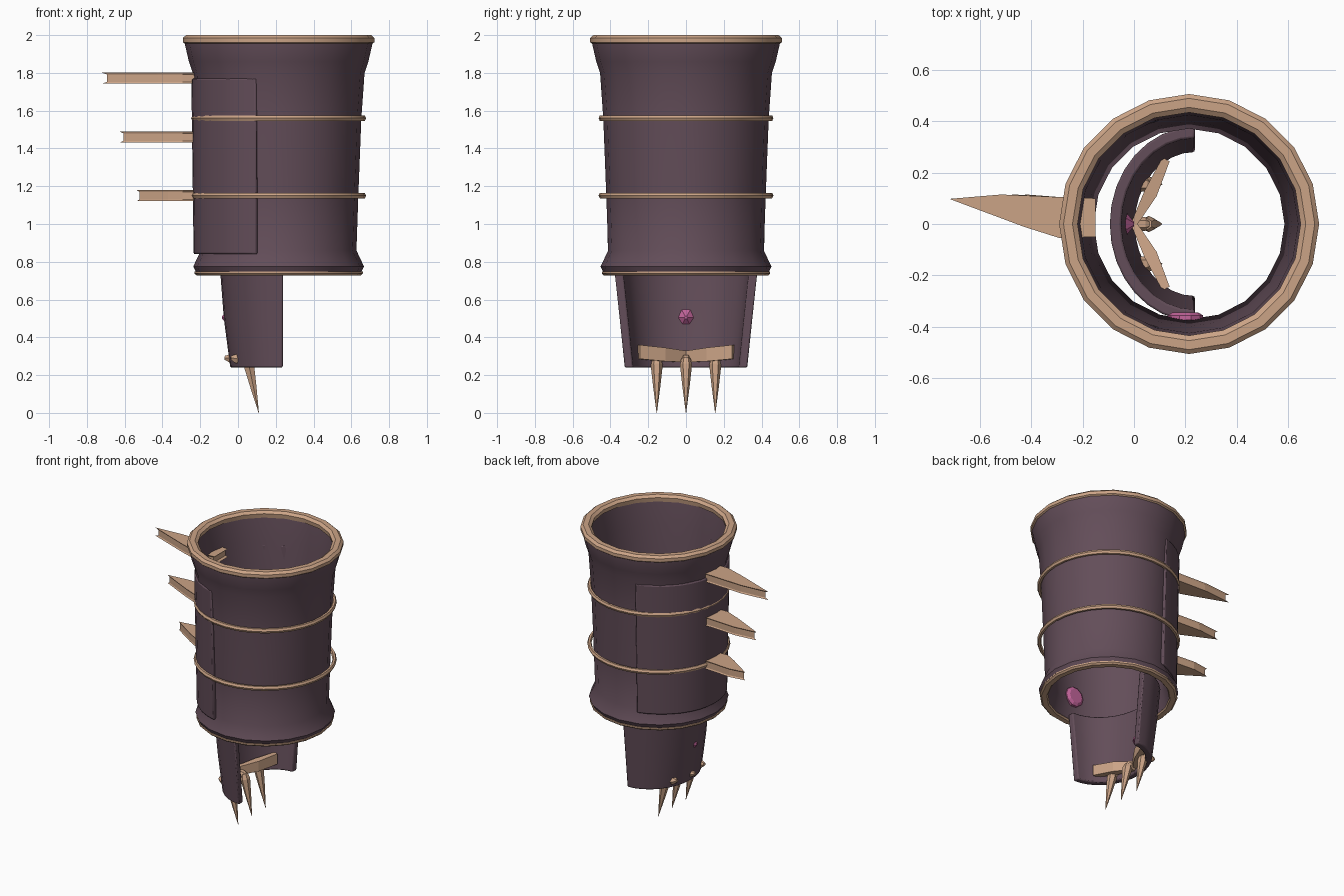
import bpy, bmesh
from math import sin, cos, radians, pi
from mathutils import Vector

if "Cube" in bpy.data.objects:
    bpy.data.objects.remove(bpy.data.objects["Cube"])

CX = 0.215  # axis of the sleeve


def material(name, rgb):
    m = bpy.data.materials.new(name)
    m.diffuse_color = (*rgb, 1)
    m.use_nodes = True
    m.node_tree.nodes["Principled BSDF"].inputs["Base Color"].default_value = m.diffuse_color
    return m


LEATHER = material("dark_purple", (0.125, 0.075, 0.10))
BONE = material("bone", (0.60, 0.37, 0.24))
PINK = material("pink", (0.55, 0.13, 0.33))


def make(name, verts, faces, mat, smooth=None):
    me = bpy.data.meshes.new(name)
    me.from_pydata(verts, [], faces)
    bm = bmesh.new()
    bm.from_mesh(me)
    bmesh.ops.recalc_face_normals(bm, faces=bm.faces)
    bm.to_mesh(me)
    bm.free()
    ob = bpy.data.objects.new(name, me)
    bpy.context.collection.objects.link(ob)
    me.materials.append(mat)
    if smooth:
        bpy.ops.object.select_all(action='DESELECT')
        ob.select_set(True)
        bpy.context.view_layer.objects.active = ob
        bpy.ops.object.shade_smooth_by_angle(angle=radians(smooth))
    return ob


def lathe(name, profile, mat, n=20, smooth=None):
    """Revolve a closed (radius, z) profile about the sleeve axis."""
    k = len(profile)
    verts = [(CX + r * cos(2 * pi * i / n), r * sin(2 * pi * i / n), z)
             for i in range(n) for r, z in profile]
    faces = [(i * k + j, i * k + (j + 1) % k,
              (i + 1) % n * k + (j + 1) % k, (i + 1) % n * k + j)
             for i in range(n) for j in range(k)]
    return make(name, verts, faces, mat, smooth)


def curved_plate(name, cx, rows, a0, a1, thick, n=16):
    """Curved plate from (rx, ry, z) rows, thickened inwards."""
    verts, faces = [], []
    k = n + 1
    for t in (0, thick):
        for rx, ry, z in rows:
            for i in range(k):
                a = radians(a0 + (a1 - a0) * i / n)
                verts.append((cx + (rx - t) * cos(a), (ry - t) * sin(a), z))
    m = len(rows)
    s = m * k
    for base in (0, s):
        for r in range(m - 1):
            for i in range(n):
                q = base + r * k + i
                faces.append((q, q + 1, q + k + 1, q + k))
    for i in range(n):
        for b in (0, (m - 1) * k):
            faces.append((b + i, b + i + 1, s + b + i + 1, s + b + i))
    for r in range(m - 1):
        for c in (0, n):
            q = r * k + c
            faces.append((q, q + k, s + q + k, s + q))
    ob = make(name, verts, faces, LEATHER, 35)
    b = ob.modifiers.new("edge", 'BEVEL')
    b.width, b.segments = 0.008, 2
    return ob


def loft(name, rings, mat):
    """Join rings of equal point count and cap both ends."""
    k = len(rings[0])
    verts = [p for r in rings for p in r]
    faces = [(r * k + j, r * k + (j + 1) % k, (r + 1) * k + (j + 1) % k, (r + 1) * k + j)
             for r in range(len(rings) - 1) for j in range(k)]
    faces += [tuple(range(k)), tuple(range((len(rings) - 1) * k, len(rings) * k))]
    return make(name, verts, faces, mat)


def spindle(name, p0, p1, stations, sides, mat):
    """Faceted body along p0-p1 with (t, radius) stations."""
    p0, p1 = Vector(p0), Vector(p1)
    q = (p1 - p0).to_track_quat('Z', 'Y')
    rings = [[p0.lerp(p1, t) + q @ Vector((r * cos(2 * pi * i / sides), r * sin(2 * pi * i / sides), 0))
              for i in range(sides)] for t, r in stations]
    return loft(name, rings, mat)


# Flared sleeve with inner wall
lathe("sleeve", [(0.435, 0.74), (0.452, 0.775), (0.412, 0.86), (0.422, 1.15), (0.438, 1.56),
                 (0.455, 1.80), (0.475, 1.86), (0.497, 1.955), (0.497, 1.97), (0.45, 1.97),
                 (0.425, 1.80), (0.40, 1.4), (0.372, 0.86), (0.40, 0.74)], LEATHER, smooth=40)

# Rim trims and loose bands
lathe("top_rim", [(0.49, 1.95), (0.507, 1.962), (0.507, 1.985), (0.49, 2.0),
                  (0.455, 2.0), (0.435, 1.985), (0.44, 1.955)], BONE, smooth=25)
lathe("bottom_rim", [(0.435, 0.728), (0.446, 0.738), (0.446, 0.748), (0.40, 0.748),
                     (0.392, 0.738), (0.40, 0.728)], BONE, smooth=25)
for i, z in enumerate((1.15, 1.56)):
    lathe(f"band_{i}", [(0.449 + 0.014 * cos(a * pi / 3), z + 0.017 * sin(a * pi / 3))
                        for a in range(6)], BONE, n=32, smooth=40)

# Outer arm plate and hand guard
curved_plate("arm_plate", CX, [(0.45, 0.43, 0.84), (0.456, 0.442, 1.3), (0.462, 0.455, 1.77)],
             105, 255, 0.035)
curved_plate("hand_guard", 0.237, [(0.278, 0.325, 0.24), (0.312, 0.352, 0.5), (0.332, 0.38, 0.76)],
             90, 270, 0.045)

# Three grooved blades on the outer side
for i, (z, tip, inner) in enumerate(((1.772, -0.72, -0.15), (1.46, -0.625, -0.17), (1.15, -0.535, -0.17))):
    length = tip + 0.29
    outline = [(inner, -0.05), (-0.29, -0.055), (-0.29 + length * 0.33, -0.01), (tip, 0.098),
               (-0.29 + length * 0.53, 0.115), (-0.29, 0.105), (inner, 0.1)]
    c = Vector((-0.36, 0.04))
    rings = []
    for dz, s in ((-0.029, 1), (-0.02, 0.93), (0.02, 0.93), (0.029, 1)):
        rings.append([(*(c + (Vector(p) - c) * s), z + dz) for p in outline])
    loft(f"blade_{i}", rings, BONE)

# Knuckle bars inside the guard
for s in (-1, 1):
    rings = []
    for x, y, z, w, h in ((0.0, 0, 0.298, 0.012, 0.03), (0.065, 0.12, 0.309, 0.026, 0.036),
                          (0.125, 0.252, 0.323, 0.016, 0.037)):
        d = Vector((0.88, -0.47 * s))
        rings.append([(x + d.x * w * a, s * y + d.y * w * a, z + h * b)
                      for a, b in ((-1, -1), (1, -1), (1, 1), (-1, 1))])
    loft("knuckle_bar", rings, BONE)

# Claws, with the studs that fix them through the guard
for y in (-0.155, 0, 0.155):
    spindle("claw", (0.05, y, 0.29), (0.11, y, 0),
            [(0, 0.022), (0.12, 0.032), (0.5, 0.02), (1, 0.001)], 6, BONE)
    x = 0.237 - 0.28 * (1 - (y / 0.325) ** 2) ** 0.5
    spindle("claw_stud", (x - 0.028, y, 0.292), (0.07, y, 0.275),
            [(0, 0.012), (0.25, 0.028), (0.8, 0.028), (1, 0.012)], 6, BONE)

# Gem through the guard and small disc on the inner wall
spindle("guard_gem", (-0.085, 0, 0.505), (0.0, 0, 0.505),
        [(0, 0.008), (0.5, 0.06), (1, 0.008)], 6, PINK)
spindle("inner_disc", (0.2, -0.375, 0.9), (0.2, -0.345, 0.9),
        [(0, 0.07), (0.6, 0.07), (1, 0.05)], 10, PINK)
